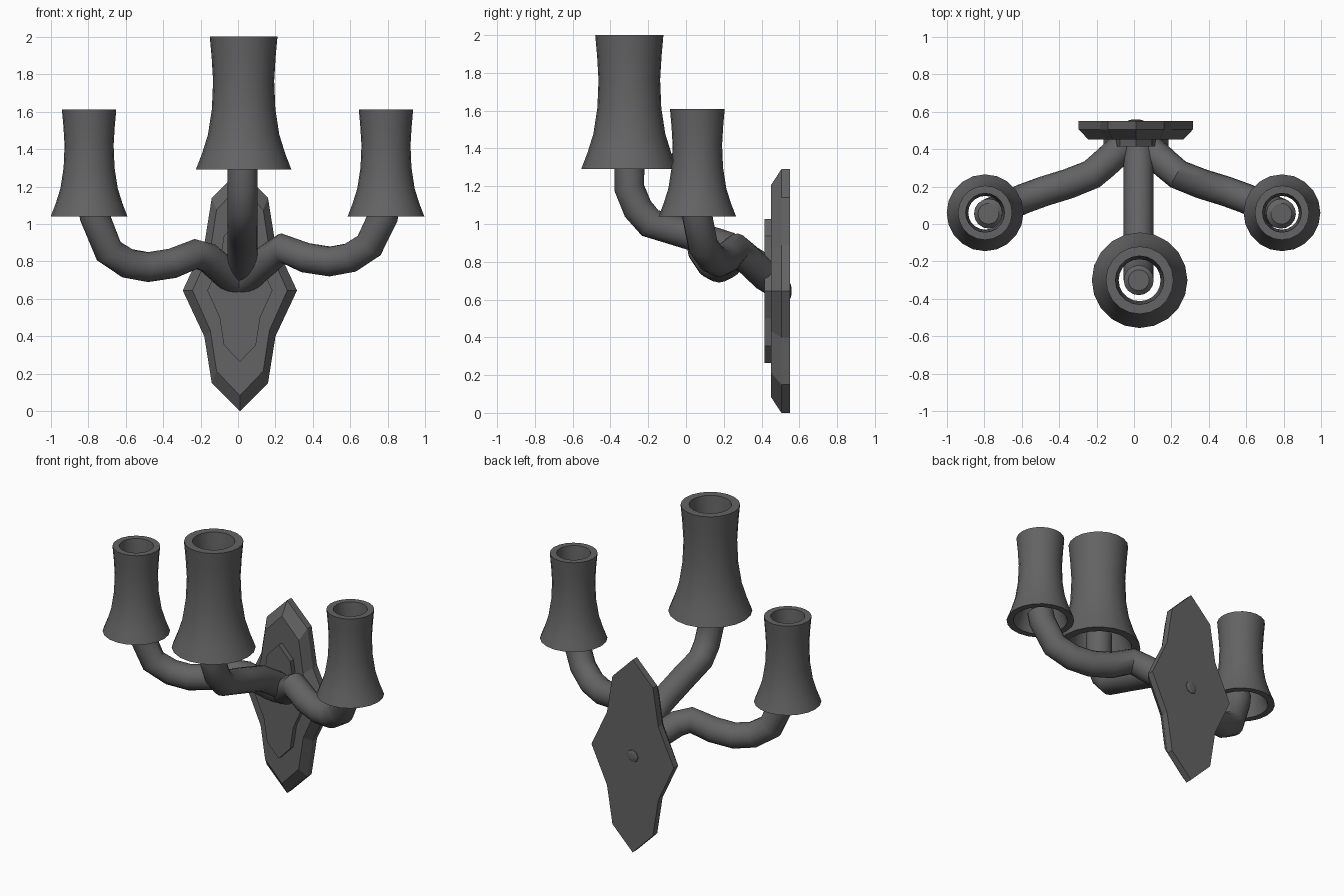
import bpy
import bmesh
import math

cube = bpy.data.objects.get("Cube")
if cube:
    bpy.data.objects.remove(cube, do_unlink=True)

# Single dark iron finish
iron = bpy.data.materials.new("dark_iron")
iron.use_nodes = True
color = (0.125, 0.125, 0.125, 1)
iron.diffuse_color = color
iron.node_tree.nodes["Principled BSDF"].inputs["Base Color"].default_value = color

CX, CZ = 0.01, 0.645        # middle of the wall plate


def activate(ob):
    bpy.ops.object.select_all(action="DESELECT")
    ob.select_set(True)
    bpy.context.view_layer.objects.active = ob


def finish(name, bm, smooth=None):
    bmesh.ops.recalc_face_normals(bm, faces=bm.faces)
    mesh = bpy.data.meshes.new(name)
    bm.to_mesh(mesh)
    bm.free()
    mesh.materials.append(iron)
    ob = bpy.data.objects.new(name, mesh)
    bpy.context.collection.objects.link(ob)
    if smooth:
        activate(ob)
        bpy.ops.object.shade_smooth_by_angle(angle=math.radians(smooth))
    return ob


def loft(name, rings, smooth=None, closed=False):
    """Skin matching rings of points; cap the ends unless closed."""
    bm = bmesh.new()
    loops = [[bm.verts.new(p) for p in ring] for ring in rings]
    n = len(loops[0])
    pairs = list(zip(loops, loops[1:]))
    if closed:
        pairs.append((loops[-1], loops[0]))
    else:
        bm.faces.new(loops[0])
        bm.faces.new(loops[-1])
    for a, b in pairs:
        for i in range(n):
            j = (i + 1) % n
            bm.faces.new((a[i], a[j], b[j], b[i]))
    return finish(name, bm, smooth)


# Wall plates: pointed outline, mirrored about its middle
half = [(0, -0.645), (0.15, -0.495), (0.19, -0.245), (0.305, 0),
        (0.19, 0.245), (0.15, 0.495), (0, 0.645)]
outline = half + [(-x, z) for x, z in reversed(half[1:-1])]


def plate_ring(y, sx, sz):
    return [(CX + x * sx, y, CZ + z * sz) for x, z in outline]


loft("wall_plate", [plate_ring(0.55, 1, 1), plate_ring(0.505, 1, 1),
                    plate_ring(0.45, 0.83, 0.87)])
loft("raised_plate", [plate_ring(0.46, 0.57, 0.59), plate_ring(0.415, 0.57, 0.59)])


# Small screw boss on the back
def boss_ring(y, r):
    return [(CX + r * math.cos(k * math.tau / 8), y, CZ + r * math.sin(k * math.tau / 8))
            for k in range(8)]


loft("back_screw", [boss_ring(0.545, 0.045), boss_ring(0.553, 0.04), boss_ring(0.558, 0.02)])


# Shades: hollow, flared, open at both ends
def shade(name, x, y, z, scale):
    profile = [(0.205, 0), (0.178, 0.07), (0.153, 0.15), (0.136, 0.26),
               (0.131, 0.38), (0.137, 0.48), (0.145, 0.57)]
    wall = profile + [(r - 0.041, h) for r, h in reversed(profile)]
    rings = []
    for r, h in wall:
        rings.append([(x + r * scale * math.cos(k * math.tau / 20),
                       y + r * scale * math.sin(k * math.tau / 20),
                       z + h * scale) for k in range(20)])
    return loft(name, rings, 35, closed=True)


shade("left_shade", 0.79, 0.06, 1.04, 1)
shade("right_shade", -0.795, 0.06, 1.04, 1)
shade("centre_shade", 0.03, -0.30, 1.29, 1.245)


# Arms: round tubes with a chamfered tip
def arm(name, points):
    curve = bpy.data.curves.new(name, "CURVE")
    curve.dimensions = "3D"
    curve.bevel_depth = 0.08
    curve.bevel_resolution = 6
    curve.use_fill_caps = True
    spline = curve.splines.new("POLY")
    spline.points.add(len(points) - 1)
    for p, co in zip(spline.points, points):
        p.co = (*co, 1)
    spline.points[-1].radius = 0.7
    curve.materials.append(iron)
    ob = bpy.data.objects.new(name, curve)
    bpy.context.collection.objects.link(ob)
    activate(ob)
    bpy.ops.object.convert(target="MESH")
    bpy.ops.object.shade_smooth_by_angle(angle=math.radians(35))


side_path = [(0.0, 0.48, 0.69), (0.06, 0.42, 0.725), (0.17, 0.32, 0.82),
             (0.235, 0.265, 0.87), (0.36, 0.215, 0.82), (0.49, 0.175, 0.80),
             (0.60, 0.135, 0.82), (0.70, 0.09, 0.885), (0.775, 0.06, 1.04),
             (0.785, 0.055, 1.10), (0.787, 0.055, 1.12)]
arm("left_arm", side_path)
# The right arm sags slightly lower along its middle
arm("right_arm", [(-x + 0.01, y, z - (0.03 if 0.2 < x < 0.75 else 0))
                  for x, y, z in side_path])
arm("centre_arm", [(0.025, 0.48, 0.72), (0.025, 0.38, 0.78), (0.025, 0.22, 0.88),
                   (0.025, 0.0, 0.95), (0.025, -0.19, 1.005), (0.025, -0.255, 1.08),
                   (0.025, -0.30, 1.19), (0.025, -0.30, 1.38), (0.025, -0.30, 1.40)])
